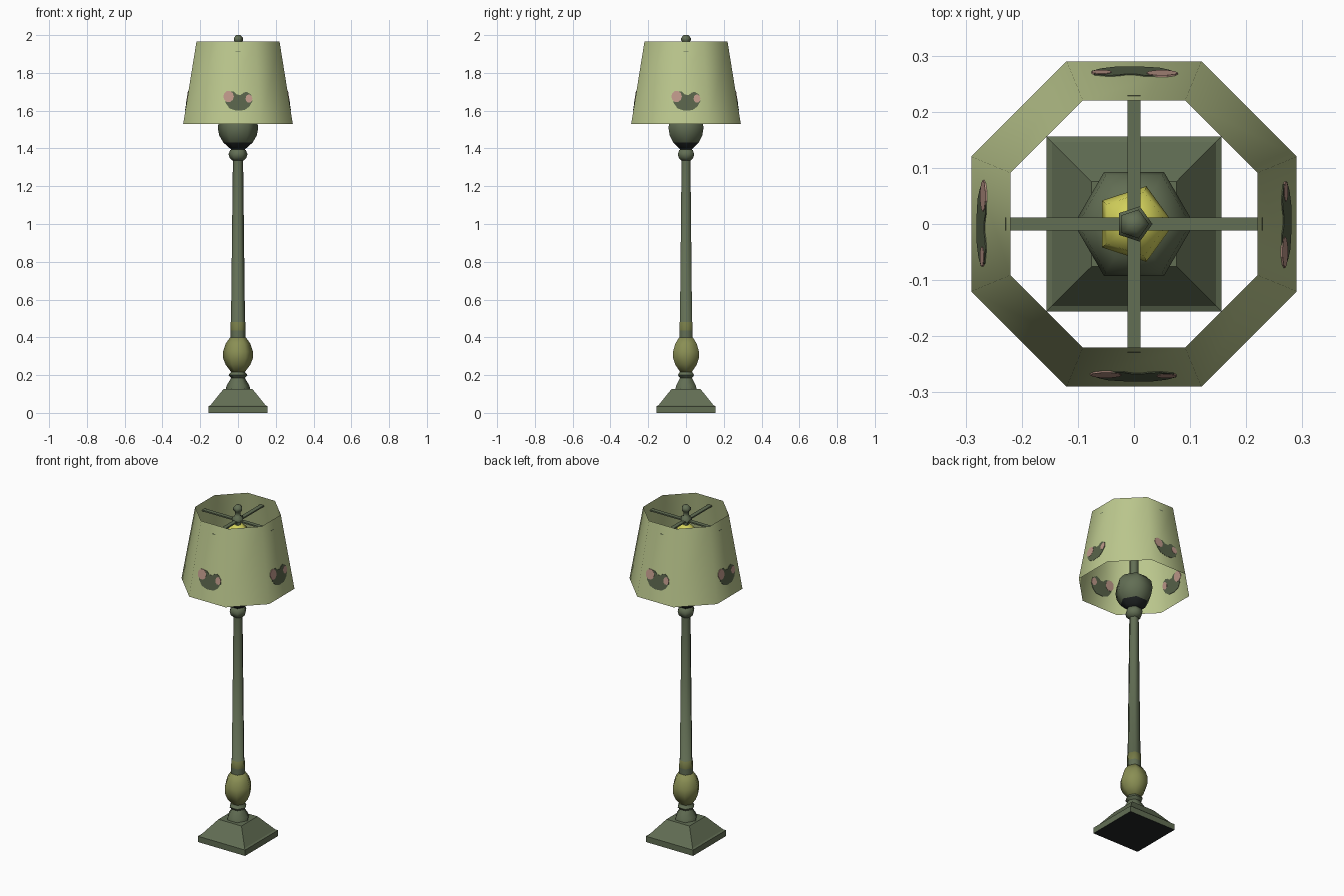
import bpy, bmesh, math
from math import pi, sin, cos, tan

if "Cube" in bpy.data.objects:
    bpy.data.objects.remove(bpy.data.objects["Cube"])


def srgb(c):
    c /= 255
    return c / 12.92 if c <= 0.04045 else ((c + 0.055) / 1.055) ** 2.4


def material(name, r, g, b):
    m = bpy.data.materials.new(name)
    m.diffuse_color = (srgb(r), srgb(g), srgb(b), 1)
    m.use_nodes = True
    m.node_tree.nodes["Principled BSDF"].inputs["Base Color"].default_value = m.diffuse_color
    return m


GREEN = material("aged green metal", 98, 110, 84)
OLIVE = material("olive glaze", 138, 143, 84)
BAND = material("olive band", 116, 121, 70)
DARK = material("near black", 34, 38, 38)
SHADE = material("pale green fabric", 188, 200, 142)
LEAF = material("leaf green", 88, 99, 74)
PINK = material("rose pink", 190, 152, 138)
BULB = material("bulb yellow", 212, 210, 92)


def finish(name, bm, mats, angle):
    bm.normal_update()
    me = bpy.data.meshes.new(name)
    bm.to_mesh(me)
    bm.free()
    for m in mats:
        me.materials.append(m)
    for p in me.polygons:
        p.use_smooth = angle > 0
    if angle > 0:
        me.set_sharp_from_angle(angle=math.radians(angle))
    ob = bpy.data.objects.new(name, me)
    bpy.context.collection.objects.link(ob)
    return ob


def lathe(name, profile, sides, mats, turn=0.0, angle=62, caps=True, rule=None):
    """Stack of regular rings given as (radius, z)."""
    bm = bmesh.new()
    rings = []
    for r, z in profile:
        rings.append([bm.verts.new((r * cos(turn + 2 * pi * i / sides),
                                    r * sin(turn + 2 * pi * i / sides), z))
                      for i in range(sides)])
    for a, b in zip(rings, rings[1:]):
        for i in range(sides):
            j = (i + 1) % sides
            f = bm.faces.new((a[i], a[j], b[j], b[i]))
            if rule:
                f.material_index = rule(f.calc_center_median().z)
    if caps:
        f = bm.faces.new(rings[0][::-1])
        if rule:
            f.material_index = rule(profile[0][1])
        bm.faces.new(rings[-1])
    return finish(name, bm, mats, angle)


# Square stepped base, dark underneath
q = math.sqrt(2)
lathe("base", [(0.156 * q, 0), (0.156 * q, 0.035), (0.146 * q, 0.04),
               (0.076 * q, 0.127)], 4, [GREEN, DARK], pi / 4, 0,
      rule=lambda z: 1 if z < 0.001 else 0)

# Turned foot and collar
lathe("foot_collar", [(0.065, 0.125), (0.06, 0.145), (0.04, 0.178), (0.036, 0.185),
                      (0.05, 0.2), (0.036, 0.218), (0.036, 0.225)], 6, [GREEN])

# Olive glazed bulb of the stem
lathe("lower_ball", [(0.035, 0.215), (0.065, 0.255), (0.079, 0.29), (0.079, 0.325),
                     (0.066, 0.365), (0.042, 0.4)], 6, [OLIVE])

# Tapered column with a painted band
lathe("column", [(0.041, 0.395), (0.041, 0.435), (0.04, 0.48), (0.037, 0.482),
                 (0.027, 1.345)], 6, [GREEN, BAND],
      rule=lambda z: 1 if 0.44 < z < 0.475 else 0)

# Upper ring and bowl with a dark neck
lathe("upper_ring", [(0.028, 1.335), (0.044, 1.35), (0.05, 1.37), (0.042, 1.39),
                     (0.032, 1.398)], 6, [GREEN])
lathe("bowl", [(0.036, 1.395), (0.052, 1.408), (0.078, 1.432), (0.1, 1.47),
               (0.107, 1.51), (0.1, 1.55), (0.07, 1.585), (0.028, 1.6)],
      6, [GREEN, DARK], rule=lambda z: 1 if z < 1.425 else 0)

# Socket rod, light bulb and finial
lathe("socket_rod", [(0.027, 1.59), (0.027, 1.74)], 6, [GREEN])
lathe("light_bulb", [(0.028, 1.73), (0.055, 1.76), (0.071, 1.81), (0.06, 1.855),
                     (0.025, 1.885)], 5, [BULB])
lathe("finial", [(0.018, 1.87), (0.018, 1.9), (0.033, 1.905), (0.033, 1.925),
                 (0.018, 1.935), (0.016, 1.96), (0.027, 1.972), (0.027, 1.985),
                 (0.013, 2.0)], 5, [GREEN])

# Octagonal open lampshade
Z0, Z1, A0, A1 = 1.53, 1.965, 0.29, 0.22
k = 1 / cos(pi / 8)
lathe("lampshade", [(A0 * k, Z0), (A1 * k, Z1)], 8, [SHADE], pi / 8, caps=False)


def apothem(z):
    return A0 + (A1 - A0) * (z - Z0) / (Z1 - Z0)


# Cross bars that carry the shade
for n in range(2):
    bm = bmesh.new()
    bmesh.ops.create_cube(bm, size=1)
    size = (2 * apothem(1.91), 0.024, 0.008)
    for v in bm.verts:
        x, y, z = (v.co[i] * size[i] for i in range(3))
        v.co = (x, y, z + 1.91) if n == 0 else (-y, x, z + 1.91)
    finish(f"cross_bar_{n + 1}", bm, [GREEN], 0)


def plate(name, outline, half, mat, turn):
    """Thin plate lying in a shade panel, seen from inside and outside."""
    bm = bmesh.new()
    sides = []
    for off in (half, -half):
        loop = []
        for u, z in outline:
            y = -(apothem(z) + off)
            loop.append(bm.verts.new((u * cos(turn) - y * sin(turn),
                                      u * sin(turn) + y * cos(turn), z)))
        sides.append(loop)
    a, b = sides
    bm.faces.new(a)
    bm.faces.new(b[::-1])
    for i in range(len(a)):
        j = (i + 1) % len(a)
        bm.faces.new((a[i], b[i], b[j], a[j]))
    bmesh.ops.recalc_face_normals(bm, faces=bm.faces[:])
    finish(name, bm, [mat], 0)


def oval(cx, cz, rx, rz, n=10):
    return [(cx + rx * cos(2 * pi * i / n), cz + rz * sin(2 * pi * i / n)) for i in range(n)]


# Painted flower sprays on the four main panels
leaf = [(-0.065, 1.64), (-0.045, 1.612), (-0.01, 1.6), (0.035, 1.603), (0.06, 1.622),
        (0.076, 1.65), (0.07, 1.685), (0.045, 1.7), (0.028, 1.694), (0.015, 1.683),
        (-0.005, 1.685), (-0.02, 1.7), (-0.05, 1.702), (-0.072, 1.675)]
for n in range(4):
    t = n * pi / 2
    plate(f"leaf_spray_{n + 1}", leaf, 0.002, LEAF, t)
    plate(f"large_flower_{n + 1}", oval(-0.05, 1.675, 0.028, 0.03), 0.003, PINK, t)
    plate(f"small_flower_{n + 1}", oval(0.058, 1.664, 0.018, 0.022), 0.003, PINK, t)
